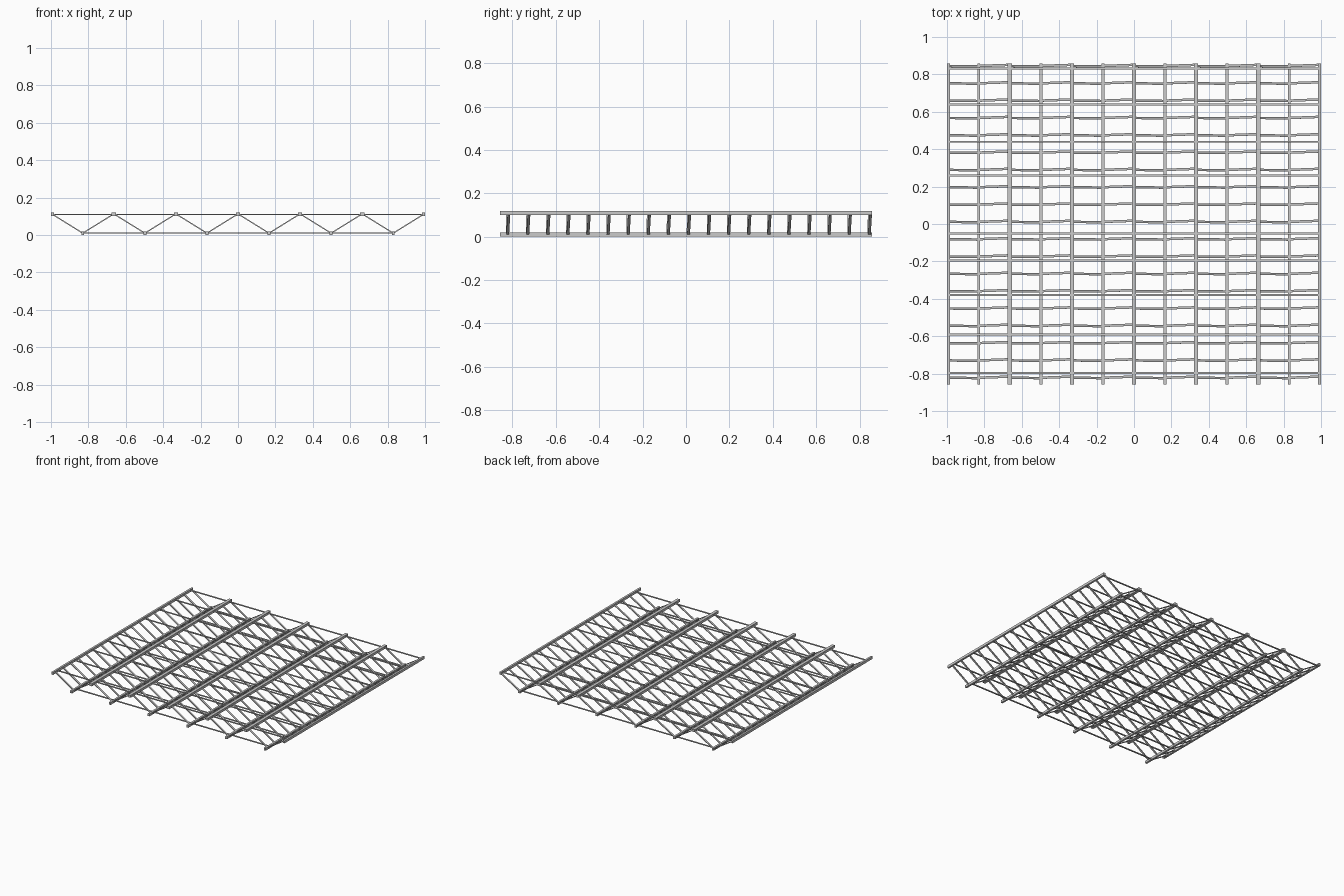
import bpy, bmesh
from mathutils import Vector, Matrix

if "Cube" in bpy.data.objects:
    bpy.data.objects.remove(bpy.data.objects["Cube"])

PITCH, HALF = 0.332, 0.162       # truss spacing and half width
Z_LOW, Z_TOP = 0.0095, 0.110
LENGTH = 1.716


def make_object(name, bm):
    mesh = bpy.data.meshes.new(name)
    bm.to_mesh(mesh)
    bm.free()
    obj = bpy.data.objects.new(name, mesh)
    bpy.context.collection.objects.link(obj)
    return obj


def add_chord(bm, x, z, width):
    """Square bar running the full depth along y."""
    m = Matrix.Translation((x, 0, z)) @ Matrix.Diagonal((width, LENGTH, 0.019, 1))
    bmesh.ops.create_cube(bm, size=1, matrix=m)


def add_flat(bm, a, b, width, thick):
    """Flat bar from a to b, its width lying along y."""
    a, b = Vector(a), Vector(b)
    x = (b - a).normalized()
    z = x.cross(Vector((0, 1, 0))).normalized()
    y = z.cross(x)
    m = Matrix((x, y, z)).transposed().to_4x4()
    m.translation = (a + b) / 2
    m = m @ Matrix.Diagonal(((b - a).length, width, thick, 1))
    bmesh.ops.create_cube(bm, size=1, matrix=m)


centres = [(i - 2.5) * PITCH for i in range(6)]
rows = [-0.821 + i * 0.0926 for i in range(19)]

# long chords of each V-shaped truss
top, low = bmesh.new(), bmesh.new()
for c in centres:
    add_chord(top, c - HALF, Z_TOP, 0.015)
    add_chord(top, c + HALF, Z_TOP, 0.015)
    add_chord(low, c, Z_LOW, 0.015)
make_object("top_chords", top)
make_object("bottom_chords", low)

# sloping web bars, right-hand ones set slightly further back
web = bmesh.new()
for c in centres:
    for y in rows:
        add_flat(web, (c - HALF, y - 0.001, Z_TOP), (c, y - 0.003, Z_LOW), 0.013, 0.006)
        add_flat(web, (c, y - 0.001, Z_LOW), (c + HALF, y + 0.005, Z_TOP), 0.013, 0.006)
make_object("web_bars", web)

# cross ties joining the trusses, upper and lower layers
ties = bmesh.new()
for y in (0.832, 0.638, 0.44, 0.26, -0.05, -0.195, -0.38, -0.59, -0.797):
    xt, xl = 2.5 * PITCH + HALF, 2.5 * PITCH
    add_flat(ties, (-xt, y, Z_TOP), (xt, y, Z_TOP), 0.010, 0.006)
    add_flat(ties, (-xl, y, Z_LOW), (xl, y, Z_LOW), 0.010, 0.006)
make_object("cross_ties", ties)
